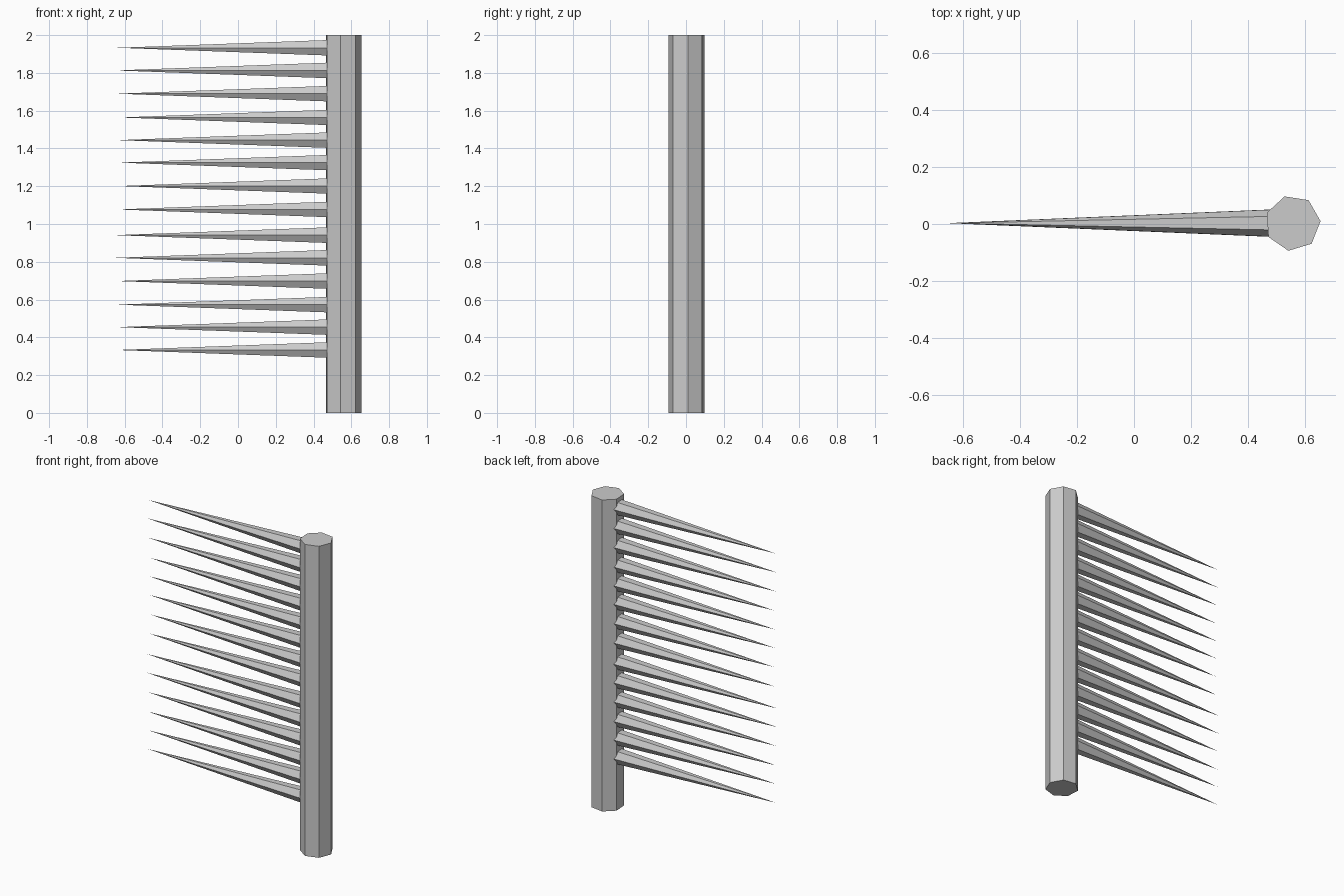
import bpy, bmesh, math
from mathutils import Matrix, Vector

if "Cube" in bpy.data.objects:
    bpy.data.objects.remove(bpy.data.objects["Cube"])


def cone_object(name, sides, r1, r2, depth, matrix):
    # cone or prism whose base sits at the matrix origin, pointing along local z
    bm = bmesh.new()
    bmesh.ops.create_cone(bm, cap_ends=True, segments=sides, radius1=r1, radius2=r2,
                          depth=depth, matrix=Matrix.Translation((0, 0, depth / 2)))
    bmesh.ops.remove_doubles(bm, verts=bm.verts, dist=1e-5)
    # put the first corner on local +x
    v = max((v for v in bm.verts if v.co.z < 1e-4), key=lambda v: v.co.x)
    spin = Matrix.Rotation(-math.atan2(v.co.y, v.co.x), 4, 'Z')
    bm.transform(matrix @ spin)
    mesh = bpy.data.meshes.new(name)
    bm.to_mesh(mesh)
    bm.free()
    obj = bpy.data.objects.new(name, mesh)
    bpy.context.collection.objects.link(obj)
    return obj


# seven-sided upright post
cone_object("post", 7, 0.098, 0.098, 2.0,
            Matrix.Translation((0.557, 0.003, 0)) @ Matrix.Rotation(math.radians(4), 4, 'Z'))

# six-sided spikes pointing to -x, (height, tip x)
spikes = [(0.333, -0.643), (0.454, -0.640), (0.573, -0.643), (0.698, -0.643),
          (0.821, -0.655), (0.941, -0.653), (1.077, -0.638), (1.201, -0.628),
          (1.325, -0.633), (1.444, -0.638), (1.564, -0.628), (1.690, -0.643),
          (1.813, -0.648), (1.933, -0.640)]
# local z -> -x, local x -> y
aim = Matrix(((0, 0, -1, 0), (1, 0, 0, 0), (0, -1, 0, 0), (0, 0, 0, 1)))
for i, (z, tip) in enumerate(spikes):
    length = 1.17
    cone_object(f"spike_{i + 1}", 6, 0.0495, 0.0, length,
                Matrix.Translation((tip + length, 0.003, z)) @ aim)
